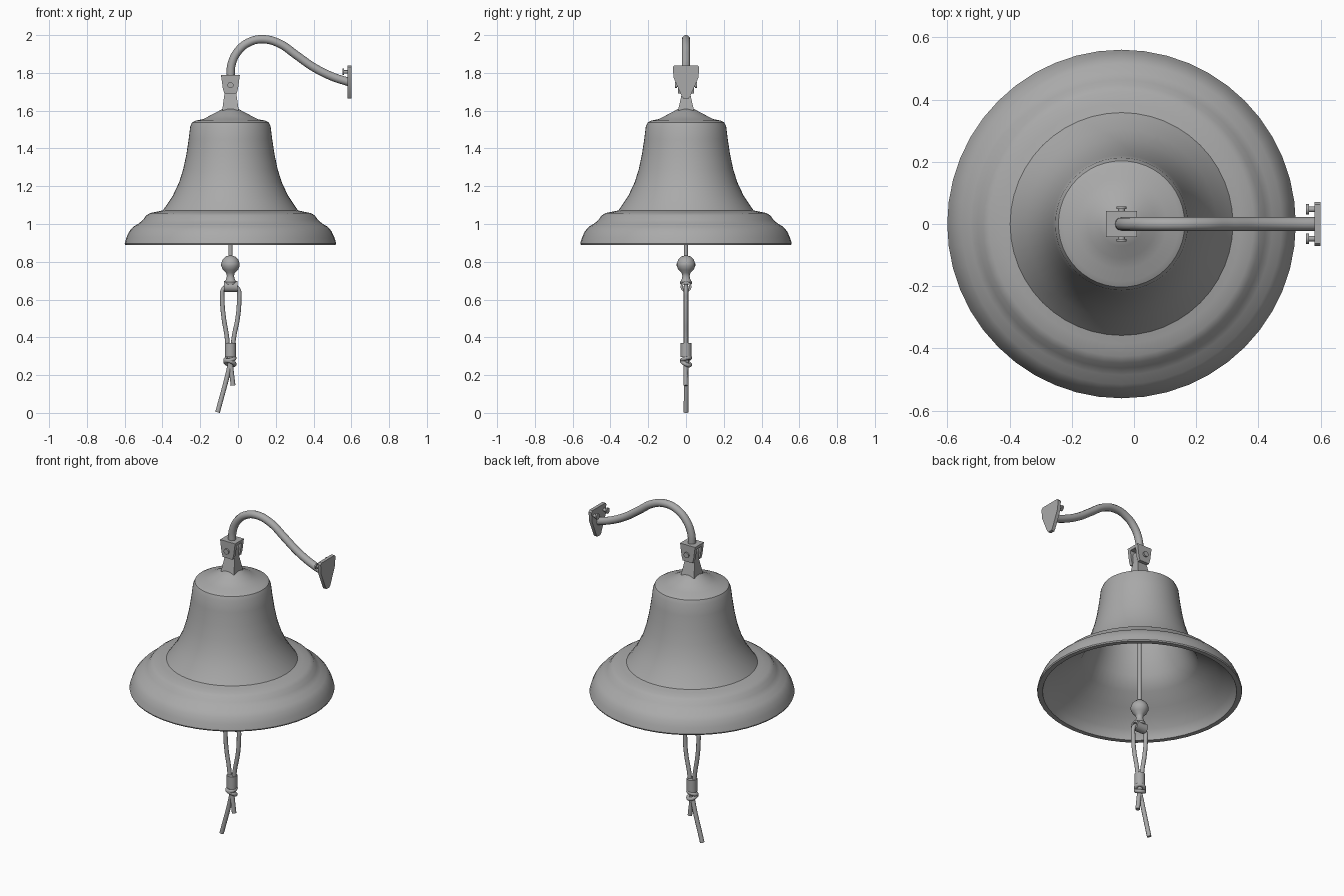
import bpy, bmesh, math
from mathutils import Vector

cube = bpy.data.objects.get("Cube")
if cube:
    bpy.data.objects.remove(cube, do_unlink=True)

CX = -0.04  # bell axis
GREY = (0.4, 0.4, 0.4, 1)
metal = bpy.data.materials.new("plain grey")
metal.use_nodes = True
metal.diffuse_color = GREY
metal.node_tree.nodes["Principled BSDF"].inputs["Base Color"].default_value = GREY


def finish(name, bm, angle=35):
    bmesh.ops.recalc_face_normals(bm, faces=bm.faces)
    mesh = bpy.data.meshes.new(name)
    bm.to_mesh(mesh)
    bm.free()
    mesh.materials.append(metal)
    obj = bpy.data.objects.new(name, mesh)
    bpy.context.collection.objects.link(obj)
    bpy.ops.object.select_all(action="DESELECT")
    obj.select_set(True)
    bpy.context.view_layer.objects.active = obj
    bpy.ops.object.shade_smooth_by_angle(angle=math.radians(angle))
    return obj


def lathe(name, profile, steps, angle=35):
    """Spin (radius, height) points around the bell axis."""
    bm = bmesh.new()
    verts = [bm.verts.new((CX + r, 0, z)) for r, z in profile]
    edges = [bm.edges.new(pair) for pair in zip(verts, verts[1:])]
    bmesh.ops.spin(bm, geom=verts + edges, cent=(CX, 0, 0), axis=(0, 0, 1),
                   angle=math.tau, steps=steps, use_duplicate=False)
    bmesh.ops.remove_doubles(bm, verts=bm.verts, dist=0.0005)
    return finish(name, bm, angle)


def rod(name, start, end, radius, sides=16):
    start, end = Vector(start), Vector(end)
    bm = bmesh.new()
    bmesh.ops.create_cone(bm, cap_ends=True, segments=sides, radius1=radius,
                          radius2=radius, depth=(end - start).length)
    turn = (end - start).to_track_quat("Z", "Y").to_matrix().to_4x4()
    turn.translation = (start + end) / 2
    bm.transform(turn)
    return finish(name, bm)


def prism(name, outline, offset):
    """Extrude a flat outline by an offset vector."""
    bm = bmesh.new()
    face = bm.faces.new([bm.verts.new(p) for p in outline])
    new = bmesh.ops.extrude_face_region(bm, geom=[face])["geom"]
    bmesh.ops.translate(bm, vec=offset,
                        verts=[v for v in new if isinstance(v, bmesh.types.BMVert)])
    return finish(name, bm)


def tube(name, points, radius, cyclic=False):
    """Round tube along a smooth path, converted to a mesh."""
    curve = bpy.data.curves.new(name, "CURVE")
    curve.dimensions = "3D"
    curve.bevel_depth = radius
    curve.bevel_resolution = 4
    curve.resolution_u = 8
    curve.use_fill_caps = True
    spline = curve.splines.new("BEZIER")
    spline.bezier_points.add(len(points) - 1)
    spline.use_cyclic_u = cyclic
    for bp, p in zip(spline.bezier_points, points):
        bp.co = p
        bp.handle_left_type = bp.handle_right_type = "AUTO"
    temp = bpy.data.objects.new(name + "_path", curve)
    bpy.context.collection.objects.link(temp)
    bm = bmesh.new()
    mesh = temp.evaluated_get(bpy.context.evaluated_depsgraph_get()).to_mesh()
    bm.from_mesh(mesh)
    bpy.data.objects.remove(temp, do_unlink=True)
    bmesh.ops.remove_doubles(bm, verts=bm.verts, dist=0.0001)
    return finish(name, bm, 50)


# Bell shell: outside from the crown to the rim, then back up the inside
outer = [(0, 1.61), (0.04, 1.61), (0.07, 1.594), (0.11, 1.573), (0.145, 1.555),
         (0.185, 1.547), (0.203, 1.538), (0.213, 1.515), (0.221, 1.45), (0.233, 1.37),
         (0.25, 1.29), (0.272, 1.22), (0.305, 1.15), (0.345, 1.09), (0.358, 1.072),
         (0.385, 1.066), (0.425, 1.058), (0.447, 1.045), (0.463, 1.022), (0.485, 1.003),
         (0.515, 0.985), (0.535, 0.962), (0.55, 0.93), (0.56, 0.897), (0.557, 0.89)]
inner = [(0.53, 0.89), (0.525, 0.905), (0.505, 0.945), (0.45, 0.985), (0.415, 1.025),
         (0.32, 1.075), (0.275, 1.15), (0.242, 1.23), (0.21, 1.35), (0.19, 1.5),
         (0.17, 1.52), (0, 1.53)]
lathe("bell", outer + inner, 48)

# Tapered block above the crown with a tongue for the pin
bm = bmesh.new()
bmesh.ops.create_cube(bm, size=1)
for v in bm.verts:
    top = v.co.z > 0
    v.co.x = CX + v.co.x * (0.06 if top else 0.088)
    v.co.y *= 0.04 if top else 0.085
    v.co.z = 1.70 if top else 1.60
finish("hanger_block", bm)
rod("hanger_eye", (CX, -0.017, 1.735), (CX, 0.017, 1.735), 0.035)
prism("hanger_tongue", [(CX + x, -0.017, z) for x, z in
      ((-0.03, 1.69), (0.03, 1.69), (0.034, 1.735), (-0.034, 1.735))], (0, 0.034, 0))

# Clevis: two cheeks joined by a bridge, with a cross pin
cheek = [(-0.032, 1.69), (0.032, 1.69), (0.04, 1.715), (0.05, 1.79), (-0.05, 1.79),
         (-0.04, 1.715)]
for side, y in (("front", -0.042), ("back", 0.022)):
    prism("clevis_cheek_" + side, [(CX + x, y, z) for x, z in cheek], (0, 0.02, 0))
prism("clevis_bridge", [(CX + x, -0.023, z) for x, z in
      ((-0.048, 1.772), (0.048, 1.772), (0.05, 1.79), (-0.05, 1.79))], (0, 0.046, 0))
rod("clevis_pin", (CX, -0.053, 1.735), (CX, 0.053, 1.735), 0.011)
for side, s in (("front", -1), ("back", 1)):
    rod("pin_head_" + side, (CX, s * 0.048, 1.735), (CX, s * 0.057, 1.735), 0.016)

# Curved arm reaching the wall
tube("bracket_arm", [(x, 0, z) for x, z in
     ((-0.04, 1.775), (-0.034, 1.845), (0.0, 1.915), (0.06, 1.963), (0.135, 1.978),
      (0.22, 1.955), (0.31, 1.893), (0.40, 1.83), (0.50, 1.78), (0.585, 1.752))], 0.022)

# Wall plate and its two screws
plate = [(0.062, 1.84), (0.07, 1.83), (0.066, 1.775), (0.022, 1.675), (0.014, 1.665)]
outline = plate + [(-y, z) for y, z in reversed(plate)]
prism("wall_plate", [(0.58, y, z) for y, z in outline], (0.02, 0, 0))
for side, y in (("front", -0.047), ("back", 0.047)):
    rod("wall_screw_" + side, (0.56, y, 1.805), (0.585, y, 1.805), 0.009)
    rod("wall_screw_head_" + side, (0.553, y, 1.805), (0.562, y, 1.805), 0.017)

# Clapper: rod, ball and flared neck
lathe("clapper", [(0, 1.54), (0.011, 1.54), (0.011, 0.832), (0.024, 0.828), (0.041, 0.812),
                  (0.049, 0.79), (0.049, 0.778), (0.04, 0.757), (0.023, 0.741),
                  (0.019, 0.725), (0.023, 0.708), (0.032, 0.692), (0.03, 0.68), (0, 0.68)], 24)

# Open sleeve that carries the rope
bm = bmesh.new()
ring = [bm.verts.new((x, r, 0.668)) for x, r in
        ((-0.075, 0.029), (-0.003, 0.029), (-0.003, 0.017), (-0.075, 0.017))]
edges = [bm.edges.new((ring[i - 1], ring[i])) for i in range(4)]
bmesh.ops.spin(bm, geom=ring + edges, cent=(0, 0, 0.668), axis=(1, 0, 0),
               angle=math.tau, steps=20, use_duplicate=False)
bmesh.ops.remove_doubles(bm, verts=bm.verts, dist=0.0005)
finish("rope_sleeve", bm)

# Rope loop, binding, knot and loose ends
tube("rope_loop", [(x, 0, z) for x, z in
     ((-0.052, 0.33), (-0.06, 0.41), (-0.075, 0.50), (-0.083, 0.60), (-0.079, 0.652),
      (-0.06, 0.668), (-0.015, 0.668), (0.002, 0.652), (0.006, 0.60), (-0.002, 0.50),
      (-0.02, 0.41), (-0.03, 0.33))], 0.012)
rod("rope_binding", (CX, 0, 0.295), (CX, 0, 0.37), 0.029, 20)
for name, z, tilt in (("upper", 0.285, 0.008), ("lower", 0.264, -0.012)):
    tube("knot_" + name, [(CX - 0.003 + 0.024 * math.cos(a), 0.021 * math.sin(a),
         z + tilt * math.sin(a + 0.6)) for a in (i * math.tau / 8 for i in range(8))],
         0.011, True)
tube("rope_end_long", [(-0.035, -0.004, 0.30), (-0.045, 0, 0.245), (-0.108, 0, 0.003)], 0.0125)
tube("rope_end_short", [(-0.045, 0.004, 0.30), (-0.038, 0, 0.245), (-0.026, 0, 0.145)], 0.0125)
